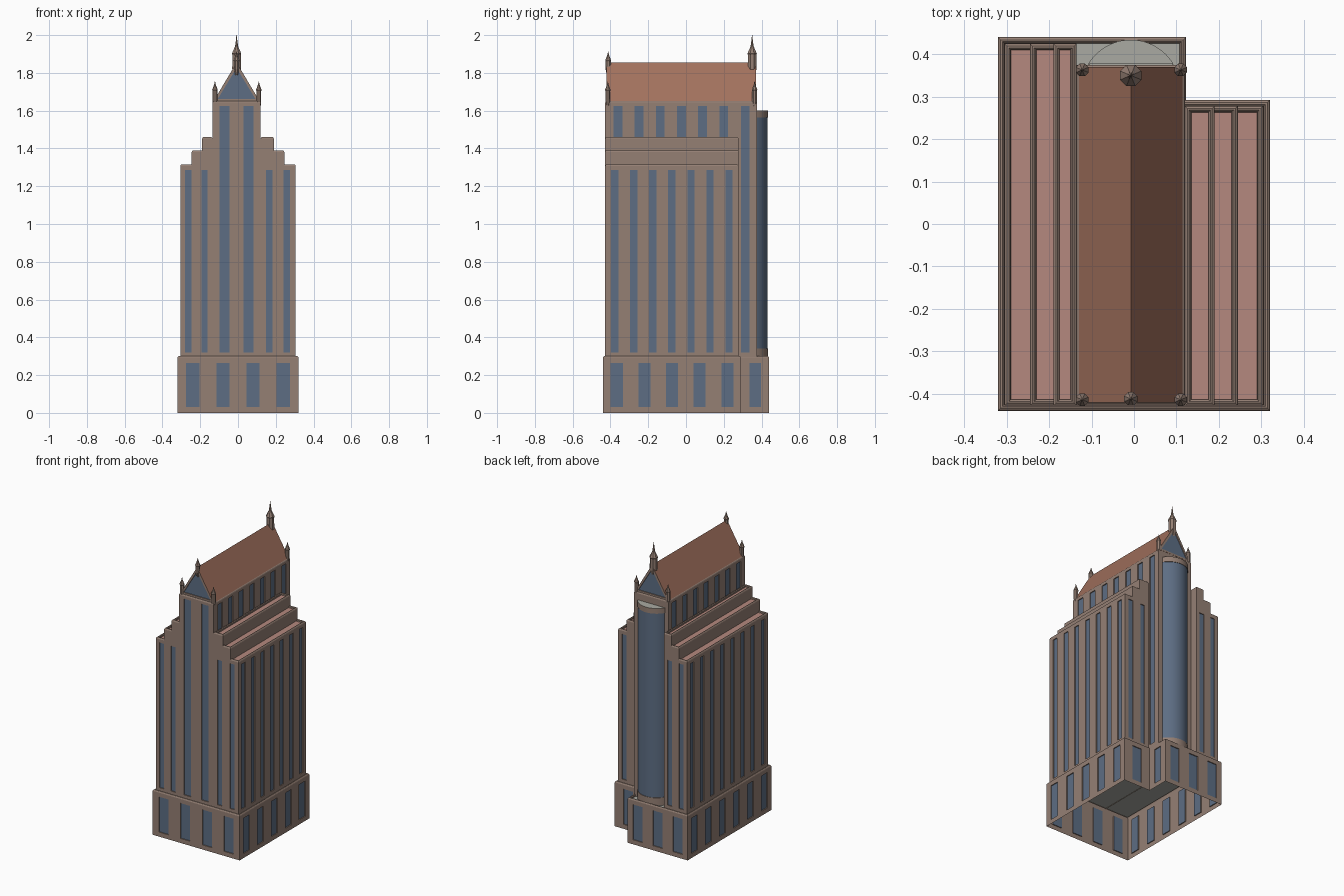
import bpy, bmesh, math
from mathutils import Vector

if "Cube" in bpy.data.objects:
    bpy.data.objects.remove(bpy.data.objects["Cube"])

WALL, GLASS, PINK, ROOF, GREY = range(5)
MATS = []
for name, col in [("stone", (0.30, 0.215, 0.175)), ("glass", (0.11, 0.155, 0.23)),
                  ("pink_roof", (0.46, 0.25, 0.21)), ("tile_roof", (0.36, 0.165, 0.11)),
                  ("pale_roof", (0.40, 0.40, 0.36))]:
    m = bpy.data.materials.new(name)
    m.diffuse_color = (*col, 1)
    m.use_nodes = True
    m.node_tree.nodes["Principled BSDF"].inputs["Base Color"].default_value = m.diffuse_color
    MATS.append(m)


def finish(bm, name):
    me = bpy.data.meshes.new(name)
    bmesh.ops.remove_doubles(bm, verts=bm.verts, dist=1e-5)
    bm.to_mesh(me)
    bm.free()
    for m in MATS:
        me.materials.append(m)
    ob = bpy.data.objects.new(name, me)
    bpy.context.collection.objects.link(ob)
    return ob


def face(bm, pts, mat=WALL, smooth=False):
    f = bm.faces.new([bm.verts.new(p) for p in pts])
    f.material_index = mat
    f.smooth = smooth


def ring(bm, a, b, mat=WALL):
    """Strip of quads joining two closed loops."""
    n = len(a)
    for i in range(n):
        j = (i + 1) % n
        face(bm, [a[i], a[j], b[j], b[i]], mat)


def inset(poly, d, z):
    """Axis-aligned outline moved inward by d, at height z."""
    out, n = [], len(poly)
    for i in range(n):
        p, q, r = (Vector(poly[k % n]) for k in (i - 1, i, i + 1))
        e, f = (q - p).normalized(), (r - q).normalized()
        out.append((q.x - d * (e.y + f.y), q.y + d * (e.x + f.x), z))
    return out


def facade(bm, a, b, z0, z1, n=0, w=0.0, wz=None, span=None, depth=0.006):
    """Wall from a to b with n evenly spaced recessed windows."""
    a, b = Vector(a), Vector(b)
    L = (b - a).length
    d = (b - a) / L
    s0, s1 = span or (0, L)
    w0, w1 = wz or (z0 + 0.03, z1 - 0.03)
    P = lambda u, z, k=0: (a.x + d.x * u - d.y * k, a.y + d.y * u + d.x * k, z)
    quad = lambda u0, u1, za, zb, k=0: [P(u0, za, k), P(u1, za, k), P(u1, zb, k), P(u0, zb, k)]
    u = 0
    for i in range(n):
        c = s0 + (s1 - s0) * (i + 0.5) / n
        l, r = c - w / 2, c + w / 2
        face(bm, quad(u, l, z0, z1))
        face(bm, quad(l, r, z0, w0))
        face(bm, quad(l, r, w1, z1))
        ring(bm, quad(l, r, w0, w1), quad(l, r, w0, w1, depth))
        face(bm, quad(l, r, w0, w1, depth), GLASS)
        u = r
    face(bm, quad(u, L, z0, z1))


def crown(bm, poly, z, w=0.015, h=0.012, mat=PINK):
    """Rounded parapet with a sunken roof inside."""
    prof = [(0, z - .008), (.002, z - .003), (.006, z), (w - .005, z), (w - .001, z - .004), (w, z - h)]
    loops = [inset(poly, d, zz) for d, zz in prof]
    for p, q in zip(loops, loops[1:]):
        ring(bm, p, q)
    face(bm, loops[-1], mat)


def block(bm, poly, z0, z1, wins, mat=PINK, wz=None):
    for i, win in enumerate(wins):
        if win is not None:
            facade(bm, poly[i], poly[(i + 1) % len(poly)], z0, z1 - .008, *win, wz=wz)
    crown(bm, poly, z1, mat=mat)


# Podium: L-shaped open shell
bm = bmesh.new()
podium = [(-.32, -.44), (.32, -.44), (.32, .292), (.122, .292), (.122, .44), (-.32, .44)]
block(bm, podium, 0, .3, [(4, .07), (5, .064), (1, .07), (1, .06), (3, .07), (6, .064)],
      GREY, (.03, .265))
finish(bm, "podium")

# Stepped side wings
F = -.428
TX0, TX1, TB = -.135, .12, .375
for name, side, back, n in [("right_wing", 1, .278, 7), ("left_wing", -1, .425, 8)]:
    bm = bmesh.new()
    for k, (x, z0, z1) in enumerate([(.305, .285, 1.315), (.245, 1.305, 1.39), (.19, 1.38, 1.46)]):
        xa, xb = (TX1, x) if side > 0 else (-x, TX0)
        poly = [(xa, F), (xb, F), (xb, back), (xa, back)]
        ends, flank = ((2, .034), (n, .038)) if k == 0 else ((), ())
        wins = [ends, flank, ends, None] if side > 0 else [ends, (), ends, flank]
        block(bm, poly, z0, z1, wins, wz=(.32, 1.285))
    finish(bm, name)

# Central tower
bm = bmesh.new()
TOP, CX, wz = 1.65, (TX0 + TX1) / 2, (.32, 1.625)
zt = TOP - .008
facade(bm, (TX0, F), (TX1, F), .285, zt, 2, .053, wz)
facade(bm, (TX1, F), (TX1, .275), 1.4, zt, 6, .047, (1.42, 1.625), (.012, .684))
facade(bm, (TX1, .275), (TX1, TB), .285, zt, 1, .045, wz, (0, .075))
facade(bm, (TX1, TB), (TX0, TB), .285, zt)
facade(bm, (TX0, TB), (TX0, F), 1.4, zt, 7, .047, (1.42, 1.625), (.004, .791))
crown(bm, [(TX0, F), (TX1, F), (TX1, TB), (TX0, TB)], TOP, mat=WALL)
finish(bm, "tower")

# Gabled tower roof with glazed ends
bm = bmesh.new()
hw, ya, yb, apex = .122, F + .008, TB - .005, 1.855
for s in (1, -1):
    slope = [(CX + s * hw, ya, TOP), (CX + s * hw, yb, TOP), (CX, yb, apex), (CX, ya, apex)]
    face(bm, slope[::s], ROOF)
for y, s in ((ya, 1), (yb, -1)):
    tri = lambda h, z0, z1, k: [(CX - s * h, y + s * k, z0), (CX + s * h, y + s * k, z0), (CX, y + s * k, z1)]
    inner = tri(.1, 1.662, 1.826, .006)
    ring(bm, tri(hw, TOP, apex, 0), tri(.1, 1.662, 1.826, 0))
    ring(bm, tri(.1, 1.662, 1.826, 0), inner)
    face(bm, inner, GLASS)
finish(bm, "gable_roof")

# Curved glass bay at the back
bm = bmesh.new()
N, half, sag = 24, .098, .056


def arc(z, g):
    R = (half * half + sag * sag) / (2 * sag)
    a0 = math.asin(half / R)
    pts = []
    for i in range(N + 1):
        a = a0 - 2 * a0 * i / N
        pts.append((CX + (R + g) * math.sin(a), TB + sag - R + (R + g) * math.cos(a), z))
    return pts


bands = [(.285, 0.003, WALL), (.34, .003, WALL), (.34, 0, GLASS), (1.565, 0, GLASS),
         (1.565, .003, WALL), (1.6, .003, WALL)]
for (z0, g0, m), (z1, g1, _) in zip(bands, bands[1:]):
    p, q = arc(z0, g0), arc(z1, g1)
    for i in range(N):
        face(bm, [p[i], p[i + 1], q[i + 1], q[i]], m if z0 != z1 else WALL, z0 != z1)
face(bm, arc(1.6, .003), GREY)
bay = finish(bm, "glass_bay")
bpy.context.view_layer.objects.active = bay
bay.select_set(True)
bpy.ops.object.shade_smooth_by_angle(angle=math.radians(30))


# Pinnacles: octagonal lathed turrets
def pinnacle(name, x, y, prof, sides=8):
    bm = bmesh.new()
    loops = [[(x + r * math.cos(math.tau * (i + .5) / sides), y + r * math.sin(math.tau * (i + .5) / sides), z)
              for i in range(sides)] for r, z in prof]
    for p, q in zip(loops, loops[1:]):
        ring(bm, p, q)
    face(bm, loops[0][::-1])
    face(bm, loops[-1])
    finish(bm, name)


small = [(.009, 1.61), (.014, 1.645), (.014, 1.705), (.016, 1.71), (.004, 1.74), (.001, 1.755)]
for i, x in enumerate((TX0 + .013, TX1 - .01)):
    for j, y in enumerate((F + .014, TB - .012)):
        pinnacle(f"corner_pinnacle_{i}{j}", x, y, small)
pinnacle("front_pinnacle", CX, F + .016,
         [(.008, 1.79), (.015, 1.82), (.015, 1.86), (.017, 1.866), (.005, 1.895), (.001, 1.912)])
pinnacle("rear_spire", CX, TB - .025,
         [(.012, 1.78), (.025, 1.82), (.024, 1.895), (.027, 1.902), (.009, 1.94), (.005, 1.965), (.001, 2.0)])
